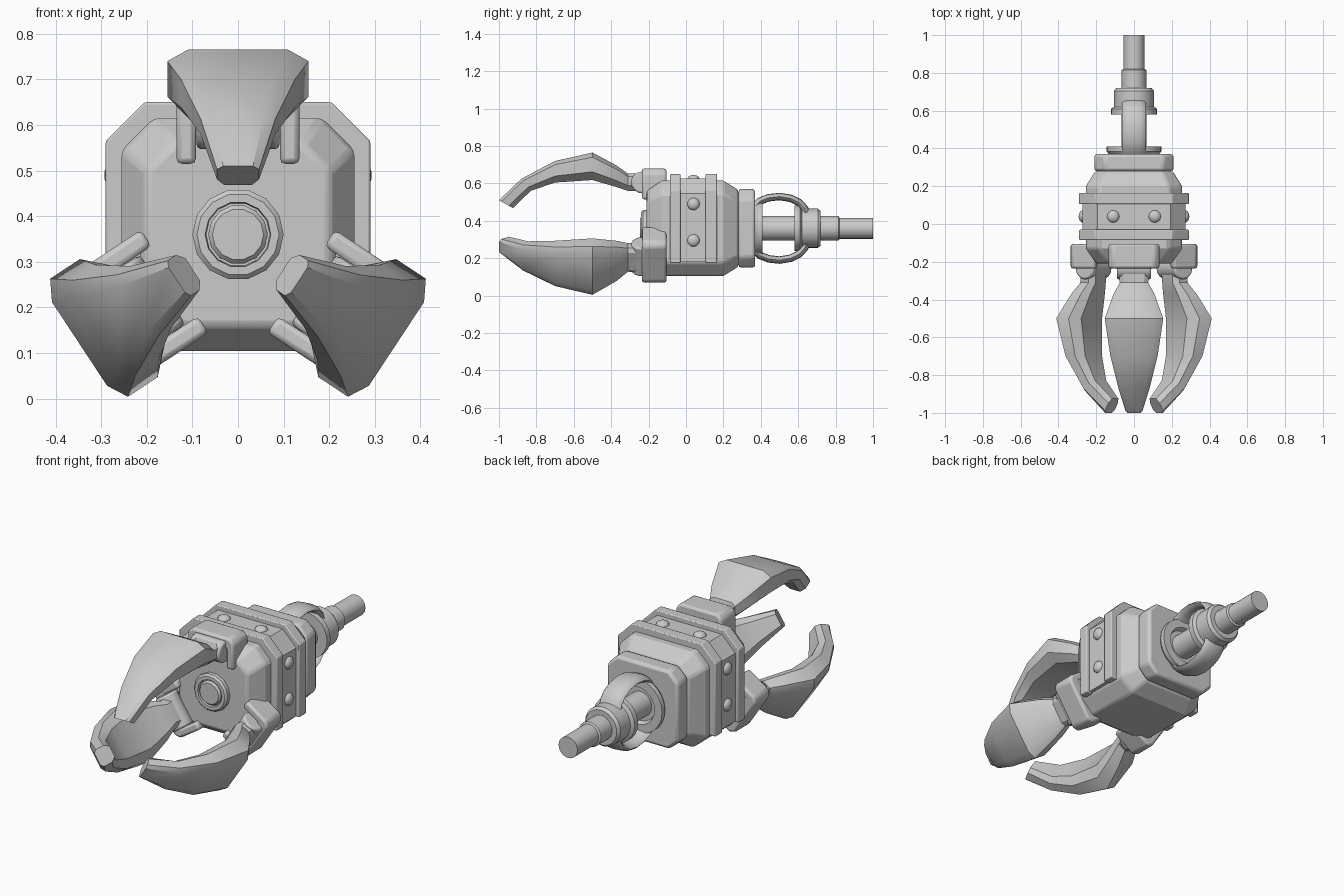
import bpy, bmesh, math
from mathutils import Matrix, Vector

if "Cube" in bpy.data.objects:
    bpy.data.objects.remove(bpy.data.objects["Cube"])

CZ = 0.36          # height of the shaft axis
HUB = 0.349        # height of the point the claws turn about


def loft(name, rings, bevel=0.0, angle=30, matrix=None):
    """Skin a list of equal-length point rings and cap both ends."""
    bm = bmesh.new()
    vs = [[bm.verts.new(p) for p in r] for r in rings]
    n = len(rings[0])
    for a, b in zip(vs, vs[1:]):
        for i in range(n):
            bm.faces.new((a[i], a[(i + 1) % n], b[(i + 1) % n], b[i]))
    bm.faces.new(vs[0])
    bm.faces.new(list(reversed(vs[-1])))
    if matrix:
        bm.transform(matrix)
    bmesh.ops.recalc_face_normals(bm, faces=bm.faces)
    me = bpy.data.meshes.new(name)
    bm.to_mesh(me)
    bm.free()
    ob = bpy.data.objects.new(name, me)
    bpy.context.collection.objects.link(ob)
    if bevel:
        m = ob.modifiers.new("bevel", 'BEVEL')
        m.width, m.segments, m.limit_method = bevel, 2, 'ANGLE'
        m.angle_limit = math.radians(35)
    bpy.ops.object.select_all(action='DESELECT')
    ob.select_set(True)
    bpy.context.view_layer.objects.active = ob
    bpy.ops.object.shade_smooth_by_angle(angle=math.radians(angle))
    return ob


def extrude(name, pts, y0, y1, bevel=0.0, matrix=None):
    return loft(name, [[(x, y, z) for x, z in pts] for y in (y0, y1)], bevel, matrix=matrix)


def lathe(name, profile, sides=24, bevel=0.0, matrix=None):
    """Turn (y, radius) pairs about the shaft axis."""
    rings = [[(r * math.cos(2 * math.pi * i / sides), y,
               CZ + r * math.sin(2 * math.pi * i / sides)) for i in range(sides)]
             for y, r in profile]
    return loft(name, rings, bevel, matrix=matrix)


def octagon(h, c, y, z=CZ):
    """Square of half size h with corners cut by c."""
    k = h - c
    return [(x, y, z + d) for x, d in ((-k, h), (k, h), (h, k), (h, -k),
                                       (k, -h), (-k, -h), (-h, -k), (-h, k))]


# Main housing and rear cap
loft("housing", [octagon(0.2, 0.06, -0.21), octagon(0.255, 0.07, -0.13),
                 octagon(0.255, 0.07, 0.2), octagon(0.205, 0.055, 0.28)], 0.012)
loft("rear_cap", [octagon(0.21, 0.055, 0.28), octagon(0.21, 0.055, 0.37)], 0.015)


# Saddle over the housing: recessed band with a rib on each side
def arch(w, top, c, low):
    return [(-w, low), (-w, top - c), (-w + c, top), (w - c, top), (w, top - c), (w, low)]


extrude("saddle_band", arch(0.272, 0.625, 0.08, 0.18), -0.07, 0.15)
for tag, y0, y1 in (("front", -0.085, -0.03), ("rear", 0.105, 0.165)):
    extrude("saddle_rib_" + tag, arch(0.29, 0.65, 0.085, 0.175), y0, y1, 0.005)


# Round bolt heads on the top and both sides
def bolt(name, loc, scale):
    bpy.ops.mesh.primitive_uv_sphere_add(segments=16, ring_count=10, radius=0.033, location=loc)
    ob = bpy.context.object
    ob.name, ob.scale = name, scale
    bpy.ops.object.shade_smooth()


for s in (-1, 1):
    bolt("top_bolt", (s * 0.11, 0.04, 0.622), (1, 1, 0.7))
    for z in (0.295, 0.49):
        bolt("side_bolt", (s * 0.27, 0.04, z), (0.7, 1, 1))

# Front lens: raised ring with an inner stud
lathe("front_ring", [(-0.2, 0.1), (-0.23, 0.1), (-0.24, 0.09), (-0.24, 0.072), (-0.222, 0.07)], 14)
lathe("front_stud", [(-0.2, 0.065), (-0.235, 0.065), (-0.245, 0.056)], 14)

# Wrist: base ring, shaft, collar and stepped rod
lathe("wrist_ring", [(0.36, 0.12), (0.37, 0.135), (0.385, 0.145), (0.41, 0.145), (0.41, 0.1), (0.385, 0.09)])
lathe("wrist_shaft", [(0.36, 0.066), (0.62, 0.066)])
lathe("wrist_collar", [(0.58, 0.07), (0.58, 0.122), (0.61, 0.122), (0.62, 0.105),
                       (0.705, 0.105), (0.72, 0.093), (0.72, 0.06)])
lathe("rod_sleeve", [(0.7, 0.066), (0.815, 0.066), (0.82, 0.058)])
lathe("rod", [(0.8, 0.056), (1.0, 0.056)])

# Curved guard loops above and below the shaft
for s in (-1, 1):
    path = [Vector(p) for p in ((0.36, 0.11), (0.395, 0.145), (0.44, 0.163), (0.5, 0.17),
                                (0.56, 0.16), (0.605, 0.138), (0.635, 0.105), (0.645, 0.07))]
    rings = []
    for i, p in enumerate(path):
        t = (path[min(i + 1, 7)] - path[max(i - 1, 0)]).normalized()
        ring = []
        for k in range(12):
            a = 2 * math.pi * k / 12
            u = 0.02 * math.sin(a)
            ring.append((0.064 * math.cos(a), p.x - t.y * u, CZ + s * (p.y + t.x * u)))
        rings.append(ring)
    loft("guard_loop", rings, angle=50)

# Three claws: outer (y, z), inner (y, z), half width at each station
STATIONS = [((-0.22, 0.655), (-0.22, 0.56), 0.085),
            ((-0.31, 0.652), (-0.31, 0.56), 0.075),
            ((-0.37, 0.695), (-0.37, 0.58), 0.108),
            ((-0.50, 0.765), (-0.50, 0.618), 0.155),
            ((-0.70, 0.72), (-0.70, 0.605), 0.125),
            ((-0.88, 0.625), (-0.83, 0.56), 0.082),
            ((-1.0, 0.51), (-0.925, 0.468), 0.046)]
HALF = [(0.71, 0), (1, 0.17), (1, 0.7), (0.65, 1)]
SECTION = HALF + [(-x, t) for x, t in reversed(HALF)]
BRACKET = [(0.135, 0.515), (0.135, 0.655), (0.11, 0.68)]
INNER = [(0.092, 0.62), (0.092, 0.515)]
U_SHAPE = (BRACKET + [(-x, z) for x, z in reversed(BRACKET)]
           + [(-x, z) for x, z in reversed(INNER)] + INNER)

for tag, deg in (("top", 0), ("right", 123.4), ("left", -123.4)):
    turn = (Matrix.Translation((0, 0, HUB)) @ Matrix.Rotation(math.radians(deg), 4, 'Y')
            @ Matrix.Translation((0, 0, -HUB)))
    rings = []
    for (yo, zo), (yi, zi), w in STATIONS:
        rings.append([(x * w, yo + (yi - yo) * t, zo + (zi - zo) * t) for x, t in SECTION])
    loft("claw_" + tag, rings, angle=32, matrix=turn)
    # Bracket that holds the claw, with a pivot drum inside it
    extrude("claw_bracket_" + tag, U_SHAPE, -0.235, -0.105, 0.012, turn)
    drum = [[(x, -0.235 + 0.058 * math.cos(a), 0.605 + 0.058 * math.sin(a))
             for a in [2 * math.pi * i / 16 for i in range(16)]] for x in (-0.091, 0.091)]
    loft("claw_pivot_" + tag, drum, 0.01, matrix=turn)
    # Block tying the bracket to the housing
    extrude("claw_root_" + tag, [(-0.1, 0.53), (0.1, 0.53), (0.1, 0.65), (-0.1, 0.65)],
            -0.19, -0.11, matrix=turn)
